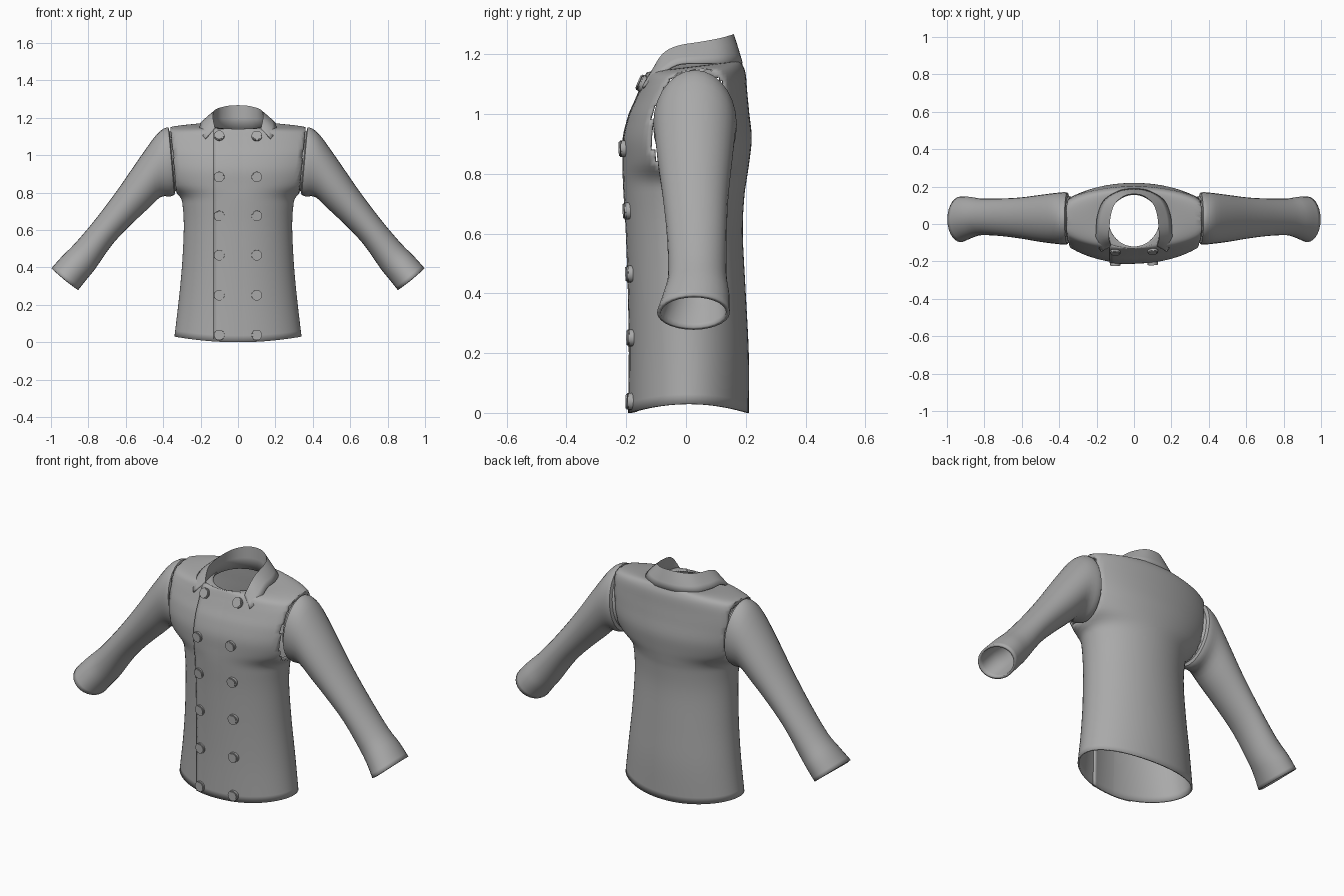
import bpy, bmesh, math
from mathutils import Vector

if "Cube" in bpy.data.objects:
    bpy.data.objects.remove(bpy.data.objects["Cube"])

cloth = bpy.data.materials.new("grey_cloth")
cloth.diffuse_color = (0.4, 0.4, 0.4, 1)
cloth.use_nodes = True
cloth.node_tree.nodes["Principled BSDF"].inputs["Base Color"].default_value = cloth.diffuse_color


def catmull(rows, steps):
    """Smoothly interpolate a list of equal-length tuples."""
    out = []
    for i in range(len(rows) - 1):
        a, b, c, d = (rows[max(0, min(len(rows) - 1, i + k))] for k in (-1, 0, 1, 2))
        for s in range(steps):
            t = s / steps
            out.append(tuple(q + .5 * t * (r - p + t * (2*p - 5*q + 4*r - u + t * (3*(q - r) + u - p)))
                             for p, q, r, u in zip(a, b, c, d)))
    return out + [tuple(rows[-1])]


def loft(name, rows, closed, thick, drop=None, flip=False, angle=35):
    """Skin rows of points into a sheet and thicken it inward."""
    bm = bmesh.new()
    vs = [[bm.verts.new(p) for p in r] for r in rows]
    n = len(rows[0])
    for r0, r1 in zip(vs, vs[1:]):
        for j in range(n if closed else n - 1):
            k = (j + 1) % n
            q = [r0[j], r0[k], r1[k], r1[j]]
            if drop and all(drop(v.co) for v in q):
                continue
            bm.faces.new(q[::-1] if flip else q)
    return finish(name, bm, thick, angle)


def finish(name, bm, thick=0, angle=35):
    me = bpy.data.meshes.new(name)
    bm.to_mesh(me)
    bm.free()
    ob = bpy.data.objects.new(name, me)
    bpy.context.collection.objects.link(ob)
    me.materials.append(cloth)
    if thick:
        m = ob.modifiers.new("thickness", 'SOLIDIFY')
        m.thickness, m.offset = thick, -1
    bpy.ops.object.select_all(action='DESELECT')
    ob.select_set(True)
    bpy.context.view_layer.objects.active = ob
    bpy.ops.object.shade_smooth_by_angle(angle=math.radians(angle))
    return ob


# Body: rings given as height, half width, front y, back y
RINGS = catmull([
    (0, .34, -.192, .21), (.2, .318, -.19, .21), (.4, .3, -.193, .2), (.6, .29, -.2, .19),
    (.72, .295, -.207, .195), (.78, .312, -.21, .203), (.84, .385, -.211, .212),
    (.92, .43, -.21, .22), (1.0, .45, -.19, .212), (1.06, .45, -.168, .205),
    (1.11, .43, -.15, .2), (1.14, .385, -.138, .19), (1.155, .26, -.13, .18),
    (1.155, .135, -.12, .16)], 4)


def armhole(z):
    return .33 + .09 * (z - .8)


def place(ring, x, y):
    """Neckline tilt, raised hem at the sides, flat armholes."""
    z = ring[0]
    lim = armhole(z)
    rise = .03 * (x / .34) ** 2 * max(0, 1 - z / .4)
    if z > .75:
        x = max(-lim, min(lim, x))
    return Vector((x, y, z + rise + .12 * y * max(0, min(1, (z - 1) / .12))))


def front(ring, x, lift=0):
    z, hw, yf, yb = ring
    return place(ring, x, (yf + yb) / 2 - (yb - yf) / 2 * math.sqrt(max(0, 1 - (x / hw) ** 2)) - lift)


N = 72
body = []
for r in RINGS:
    z, hw, yf, yb = r
    body.append([place(r, hw * math.cos(t), (yf + yb) / 2 + (yb - yf) / 2 * math.sin(t))
                 for t in (2 * math.pi * j / N for j in range(N))])
loft("jacket_body", body, True, .008,
     drop=lambda c: .82 < c.z < 1.13 and abs(c.x) > armhole(c.z) - .004, angle=50)

# Overlapping front panel, standing proud at its left edge
panel_rows = [r for r in RINGS if r[1] > .2]
M = 12
loft("front_panel", [[front(r, -.13 + .26 * i / M, .007 - .012 * i / M) for i in range(M + 1)]
                     for r in panel_rows], False, .01)

# Sleeve: upper x z, lower x z, centre y, half depth
sleeve_rings = [(.35, 1.125, .322, .815, .03, .115), (.366, 1.128, .336, .805, .03, .12)] + catmull([
    (.372, 1.147, .34, .788, .03, .138), (.395, 1.143, .36, .78, .03, .14),
    (.44, 1.105, .415, .775, .03, .135), (.53, .98, .48, .715, .03, .125),
    (.64, .82, .57, .63, .032, .11), (.76, .66, .67, .525, .036, .1),
    (.87, .53, .765, .39, .038, .098), (.94, .46, .81, .335, .035, .11),
    (.998, .395, .855, .278, .025, .122)], 3)
for side, label in ((1, "left"), (-1, "right")):
    rows = []
    for ux, uz, lx, lz, yc, hd in sleeve_rings:
        row = []
        for j in range(28):
            t = 2 * math.pi * j / 28
            k = .5 + .5 * math.cos(t)
            row.append((side * (lx + (ux - lx) * k), yc + hd * math.sin(t), lz + (uz - lz) * k))
        rows.append(row)
    loft(label + "_sleeve", rows, True, .013, flip=(side > 0))

# Collar: stand base, fold line and leaf edge, front to back on one half
base = [(.122, -.115, 1.125), (.132, -.07, 1.13), (.135, -.02, 1.14), (.13, .05, 1.14),
        (.1, .11, 1.14), (.05, .145, 1.14), (0, .155, 1.14)]
fold = [(.122, -.118, 1.14), (.134, -.08, 1.2), (.132, -.03, 1.228), (.123, .05, 1.242),
        (.1, .11, 1.253), (.052, .15, 1.264), (0, .16, 1.267)]
leaf = [(.175, -.148, 1.09), (.203, -.1, 1.125), (.203, -.03, 1.168), (.195, .05, 1.172),
        (.16, .13, 1.172), (.085, .178, 1.17), (0, .19, 1.17)]


def both(row):
    return catmull(row + [(-x, y, z) for x, y, z in row[-2::-1]], 4)


def mix(a, b, t, lift=0):
    return [Vector(p).lerp(Vector(q), t) + Vector((0, 0, lift)) for p, q in zip(a, b)]


b, f, l = both(base), both(fold), both(leaf)
loft("collar", [b, mix(b, f, .5), f, mix(f, l, .35, .002), mix(f, l, .7, .002), l],
     False, .008, flip=True)

# Double row of buttons lying on the front
for x in (-.1, .1):
    for i, z in enumerate((.04, .25, .46, .675, .885, 1.1)):
        pts = [front(r, x) for r in catmull(panel_rows, 4)]
        k = min(range(1, len(pts) - 1), key=lambda n: abs(pts[n].z - z))
        up = pts[k + 1] - pts[k - 1]
        normal = Vector((x * .6, -up.z, up.y)).normalized() if k < 0 else \
            Vector((x * .5, -up.z / up.length, up.y / up.length)).normalized()
        bm = bmesh.new()
        bmesh.ops.create_cone(bm, cap_ends=True, segments=20, radius1=.028, radius2=.028, depth=.02)
        rim = [e for e in bm.edges if all(v.co.z > 0 for v in e.verts)]
        bmesh.ops.bevel(bm, geom=rim, offset=.004, segments=2, affect='EDGES')
        ob = finish("button_%s_%d" % ("right" if x < 0 else "left", i + 1), bm)
        ob.rotation_euler = normal.to_track_quat('Z', 'Y').to_euler()
        ob.location = pts[k] + normal * (.009 if x < 0 else .005)
